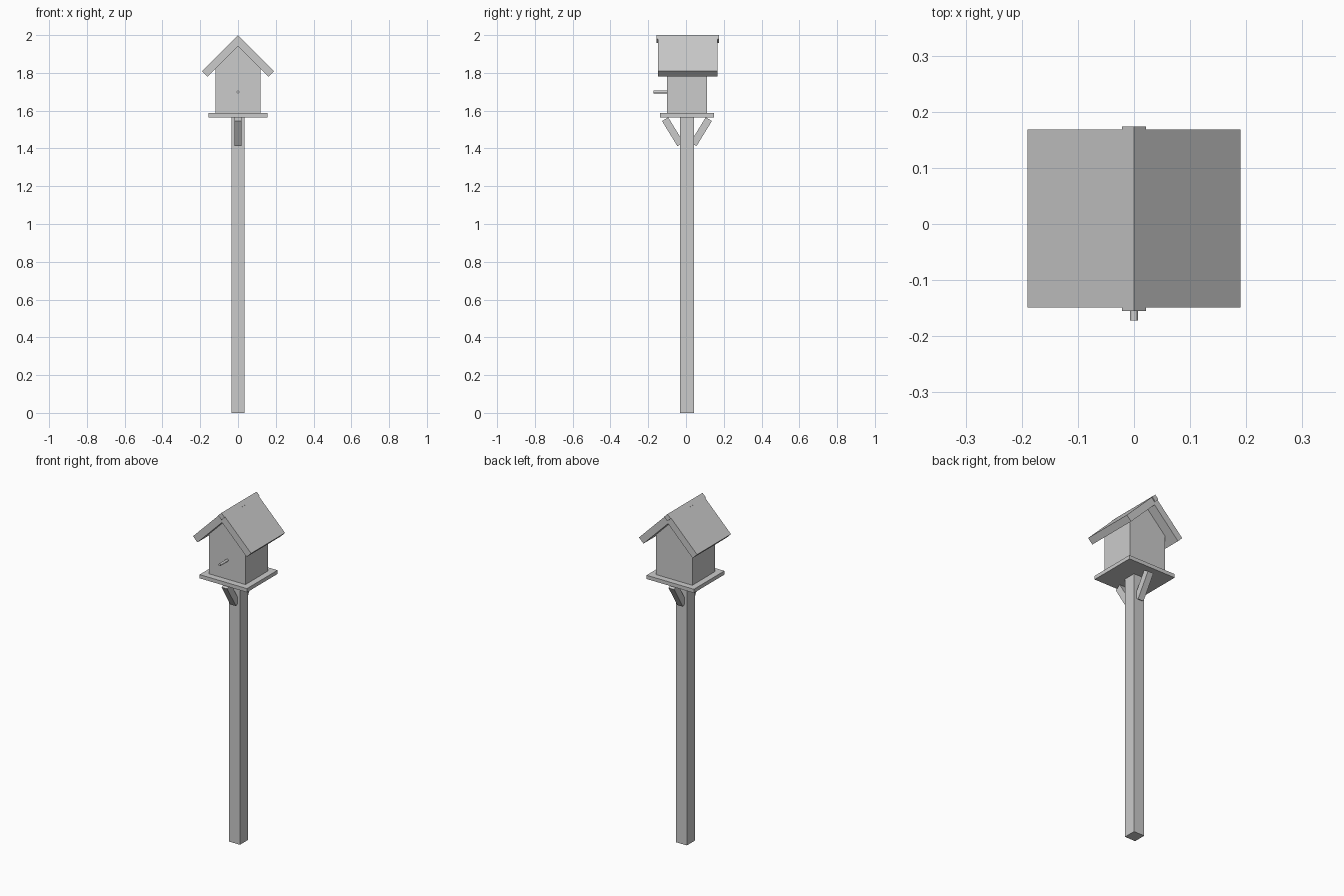
import bpy, bmesh, math
from mathutils import Matrix

cube = bpy.data.objects.get("Cube")
if cube:
    bpy.data.objects.remove(cube, do_unlink=True)

MID_Y = 0.005  # front-to-back centre of the post and house

grey = bpy.data.materials.new("plain_grey")
colour = (0.6, 0.6, 0.6, 1)
grey.diffuse_color = colour
grey.use_nodes = True
grey.node_tree.nodes["Principled BSDF"].inputs["Base Color"].default_value = colour


def finish(name, bm):
    bmesh.ops.recalc_face_normals(bm, faces=bm.faces)
    mesh = bpy.data.meshes.new(name)
    bm.to_mesh(mesh)
    bm.free()
    mesh.materials.append(grey)
    obj = bpy.data.objects.new(name, mesh)
    bpy.context.scene.collection.objects.link(obj)
    return obj


def box(name, centre, size, tilt=0):
    bm = bmesh.new()
    matrix = (Matrix.Translation(centre) @ Matrix.Rotation(tilt, 4, 'X')
              @ Matrix.Diagonal((*size, 1)))
    bmesh.ops.create_cube(bm, size=1, matrix=matrix)
    return finish(name, bm)


def extrude_profile(name, profile, y_front, y_back):
    """Extrude an x-z outline from front to back."""
    bm = bmesh.new()
    face = bm.faces.new([bm.verts.new((x, y_front, z)) for x, z in profile])
    result = bmesh.ops.extrude_face_region(bm, geom=[face])
    moved = [v for v in result["geom"] if isinstance(v, bmesh.types.BMVert)]
    bmesh.ops.translate(bm, verts=moved, vec=(0, y_back - y_front, 0))
    return finish(name, bm)


# Post and platform
box("post", (0, MID_Y, 0.784), (0.07, 0.074, 1.568))
box("platform", (0, MID_Y, 1.576), (0.31, 0.285, 0.022))

# Slanted braces in front of and behind the post
for name, side in (("front_brace", -1), ("back_brace", 1)):
    box(name, (0, MID_Y + side * 0.075, 1.4885), (0.037, 0.038, 0.156),
        tilt=-side * math.radians(31.5))

# House body with gables tucked under the roof
extrude_profile("house", [(-0.119, 1.585), (0.119, 1.585), (0.119, 1.825),
                          (0, 1.944), (-0.119, 1.825)], -0.1, 0.111)

# Perch
bm = bmesh.new()
bmesh.ops.create_cone(bm, cap_ends=True, segments=12, radius1=0.0075, radius2=0.0075,
                      depth=0.083, matrix=Matrix.Translation((0, -0.1305, 1.699))
                      @ Matrix.Rotation(math.pi / 2, 4, 'X'))
finish("perch", bm)

# Two mitred roof boards meeting at the ridge
for name, side in (("right_roof_board", -1), ("left_roof_board", 1)):
    extrude_profile(name, [(0, 1.999), (side * 0.19, 1.809),
                           (side * 0.161, 1.78), (0, 1.941)], -0.149, 0.168)

# Square ridge beam turned on its corner
extrude_profile("ridge_beam", [(0, 2.0), (0.021, 1.979), (0, 1.958),
                               (-0.021, 1.979)], -0.155, 0.174)
